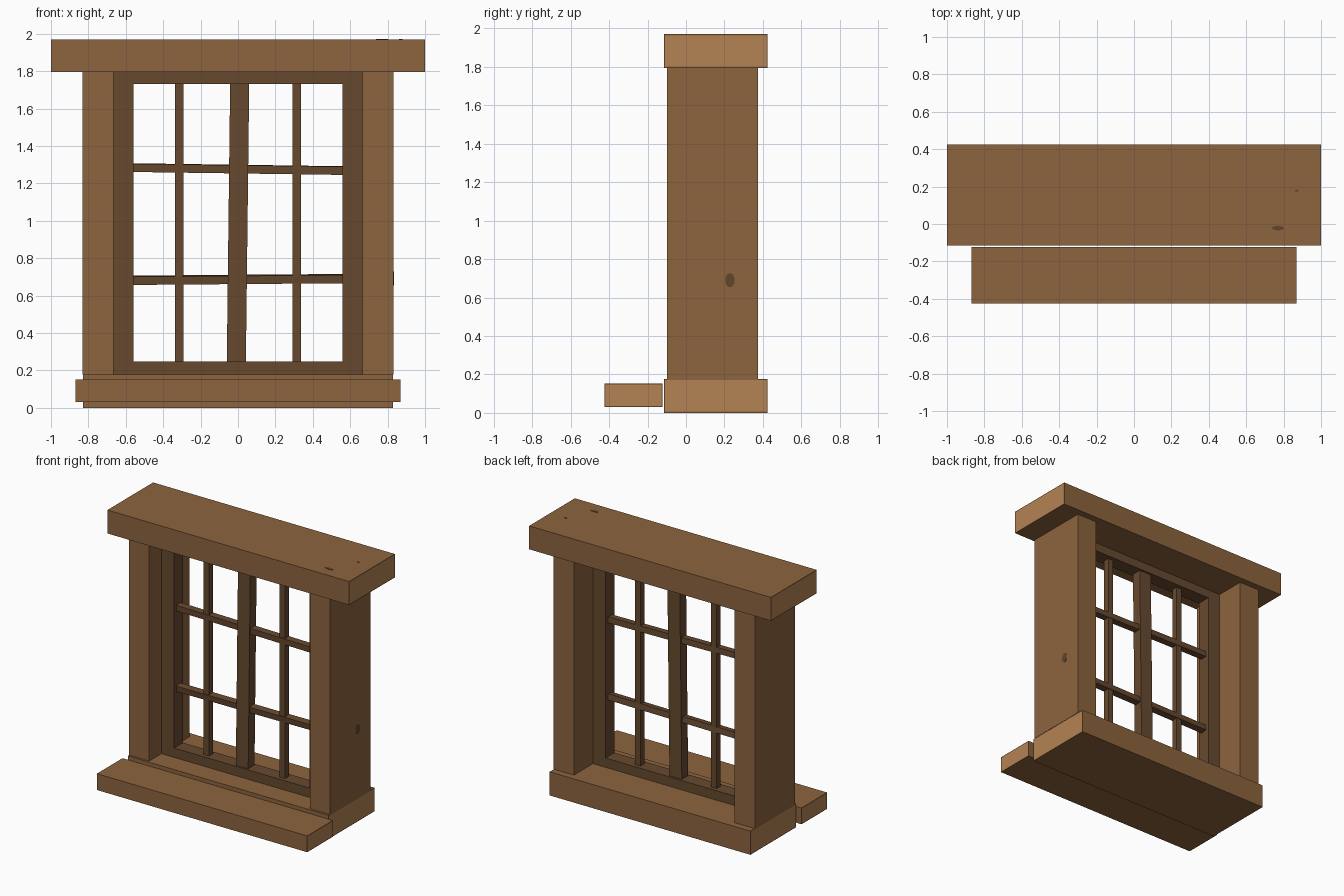
import bpy, bmesh, math
from mathutils import Matrix, Vector

if "Cube" in bpy.data.objects:
    bpy.data.objects.remove(bpy.data.objects["Cube"])


def srgb(r, g, b):
    f = lambda c: c / 12.92 if c <= 0.04045 else ((c + 0.055) / 1.055) ** 2.4
    return (f(r / 255), f(g / 255), f(b / 255), 1.0)


def material(name, rgb):
    m = bpy.data.materials.new(name)
    m.diffuse_color = srgb(*rgb)
    m.use_nodes = True
    m.node_tree.nodes["Principled BSDF"].inputs["Base Color"].default_value = m.diffuse_color
    return m


WOOD = material("oak wood", (141, 100, 62))
END = material("cut end grain", (180, 131, 84))
DARK = material("dark frame wood", (103, 73, 47))
KNOT = material("wood knot", (98, 69, 42))


def finish(bm, name, mats):
    me = bpy.data.meshes.new(name)
    bm.to_mesh(me)
    bm.free()
    for m in mats:
        me.materials.append(m)
    ob = bpy.data.objects.new(name, me)
    bpy.context.collection.objects.link(ob)
    return ob


def box(name, x, y, z, mats, rot=None, end_grain=False):
    """Box from (min, max) ranges, optionally turned about its centre."""
    bm = bmesh.new()
    bmesh.ops.create_cube(bm, size=1)
    size = [r[1] - r[0] for r in (x, y, z)]
    centre = Vector([(r[0] + r[1]) / 2 for r in (x, y, z)])
    bmesh.ops.scale(bm, vec=size, verts=bm.verts)
    if end_grain:
        # lighter sawn ends with a thin darker rim
        bm.normal_update()
        ends = [f for f in bm.faces if abs(f.normal.x) > 0.9]
        bmesh.ops.inset_individual(bm, faces=ends, thickness=0.009)
        for f in ends:
            f.material_index = 1
    if rot:
        bmesh.ops.transform(bm, matrix=rot, verts=bm.verts)
    bmesh.ops.translate(bm, vec=centre, verts=bm.verts)
    return finish(bm, name, mats)


def knot(name, centre, normal, w, h):
    """Thin oval plate lying on a surface."""
    bm = bmesh.new()
    bmesh.ops.create_cone(bm, cap_ends=True, segments=10, radius1=0.5,
                          radius2=0.5, depth=0.004)
    bmesh.ops.scale(bm, vec=(w, h, 1), verts=bm.verts)
    turn = Vector(normal).to_track_quat('Z', 'Y').to_matrix().to_4x4()
    bmesh.ops.transform(bm, matrix=Matrix.Translation(centre) @ turn,
                        verts=bm.verts)
    return finish(bm, name, [KNOT])


# Heavy beams and projecting sill
box("header_beam", (-1, 1), (-0.115, 0.425), (1.795, 1.97), [WOOD, END], end_grain=True)
box("base_beam", (-0.83, 0.83), (-0.115, 0.425), (0, 0.177), [WOOD, END], end_grain=True)
box("sill_board", (-0.87, 0.87), (-0.425, -0.122), (0.03, 0.152), [WOOD, END], end_grain=True)

# Posts, inner frame stiles and thin vertical glazing bars, left and right
for side, s in (("left", -1), ("right", 1)):
    span = lambda a, b: tuple(sorted((s * a, s * b)))
    box(side + "_post", span(0.665, 0.832), (-0.1, 0.375), (0.177, 1.795), [WOOD])
    box(side + "_frame_stile", span(0.56, 0.665), (0.045, 0.15), (0.177, 1.795), [DARK])
    c = s * 0.315
    box(side + "_glazing_bar", (c - 0.0225, c + 0.0225), (0.075, 0.12), (0.235, 1.74), [DARK])

# Frame rails
box("bottom_frame_rail", (-0.56, 0.56), (0.045, 0.15), (0.177, 0.247), [DARK])
box("top_frame_rail", (-0.56, 0.56), (0.045, 0.15), (1.73, 1.795), [DARK])

# Slightly crooked centre mullion and cross bars
box("centre_mullion", (-0.051, 0.051), (0.06, 0.135), (0.22, 1.755), [DARK],
    Matrix.Rotation(0.012, 4, 'Y'))
for name, z, tilt, roll in (("upper_cross_bar", 1.276, 0.014, 0.05),
                            ("lower_cross_bar", 0.686, -0.008, 0.12)):
    box(name, (-0.575, 0.575), (0.072, 0.122), (z - 0.022, z + 0.022), [DARK],
        Matrix.Rotation(tilt, 4, 'Y') @ Matrix.Rotation(roll, 4, 'X'))

# Knots in the wood
knot("post_knot", (0.832, 0.228, 0.69), (1, 0, 0), 0.05, 0.075)
knot("header_knot_large", (0.77, -0.022, 1.97), (0, 0, 1), 0.065, 0.025)
knot("header_knot_small", (0.87, 0.178, 1.97), (0, 0, 1), 0.022, 0.012)
